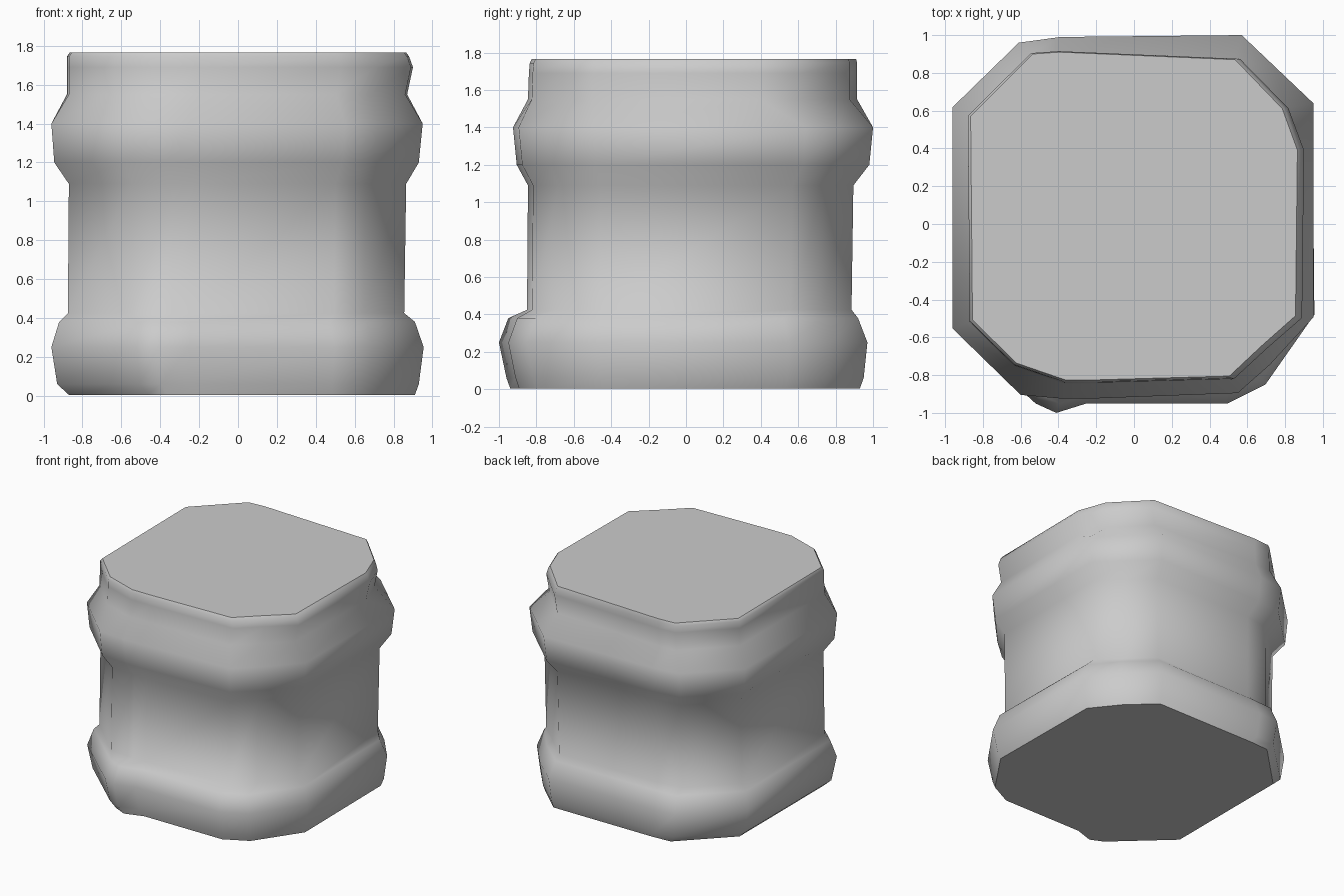
import bpy, bmesh, math

if "Cube" in bpy.data.objects:
    bpy.data.objects.remove(bpy.data.objects["Cube"])

# Irregular chamfered-square outlines, counter-clockwise from the front-left corner
BASE = [(-.96, -.55), (-.52, -.95), (-.41, -1), (-.25, -.95), (.5, -.95), (.7, -.85), (.96, -.48),
        (.95, .55), (.77, .77), (.55, .97), (-.40, .97), (-.57, .96), (-.96, .58)]
BAND = [(-.96, -.55), (-.60, -.90), (-.37, -.92), (-.25, -.92), (.55, -.89), (.72, -.74), (.95, -.49),
        (.95, .64), (.76, .82), (.57, 1), (-.39, .99), (-.61, .96), (-.96, .62)]
CAP = [(-.86, -.5), (-.63, -.73), (-.37, -.82), (-.2, -.82), (.5, -.8), (.67, -.64), (.85, -.48),
       (.86, .4), (.78, .62), (.53, .88), (-.4, .92), (-.54, .91), (-.87, .58)]

# Profile levels: outline, z, then x and y limits
LEVELS = [
    (BASE, 0.005, -.87, .91, -.94, .93),
    (BASE, 0.06, -.93, .93, -.96, .95),
    (BASE, 0.25, -.96, .955, -1.0, .97),
    (BASE, 0.38, -.92, .91, -.95, .92),
    (BAND, 0.425, -.875, .855, -.85, .885),
    (BAND, 1.09, -.87, .865, -.845, .895),
    (BAND, 1.20, -.945, .93, -.905, .98),
    (BAND, 1.40, -.96, .95, -.925, 1.0),
    (CAP, 1.55, -.88, .87, -.845, .915),
    (CAP, 1.69, -.88, .90, -.84, .915),
    (CAP, 1.745, -.88, .88, -.835, .915),
    (CAP, 1.765, -.865, .865, -.825, .91),
]


def fit(outline, x0, x1, y0, y1):
    xs, ys = zip(*outline)
    sx = (x1 - x0) / (max(xs) - min(xs))
    sy = (y1 - y0) / (max(ys) - min(ys))
    return [(x0 + (x - min(xs)) * sx, y0 + (y - min(ys)) * sy) for x, y in outline]


# Loft the stacked rings into one closed body
bm = bmesh.new()
rings = [[bm.verts.new((x, y, z)) for x, y in fit(outline, *lim)]
         for outline, z, *lim in LEVELS]
n = len(BASE)
for a, b in zip(rings, rings[1:]):
    for i in range(n):
        j = (i + 1) % n
        bm.faces.new((a[i], a[j], b[j], b[i]))
bm.faces.new(rings[0][::-1])
bm.faces.new(rings[-1])
mesh = bpy.data.meshes.new("stone_plinth")
bm.to_mesh(mesh)
bm.free()
plinth = bpy.data.objects.new("stone_plinth", mesh)
bpy.context.collection.objects.link(plinth)

# Smooth sides with flat top and bottom
bpy.context.view_layer.objects.active = plinth
plinth.select_set(True)
bpy.ops.object.shade_smooth_by_angle(angle=math.radians(60))
for p in mesh.polygons:
    if len(p.vertices) > 4:
        p.use_smooth = False
